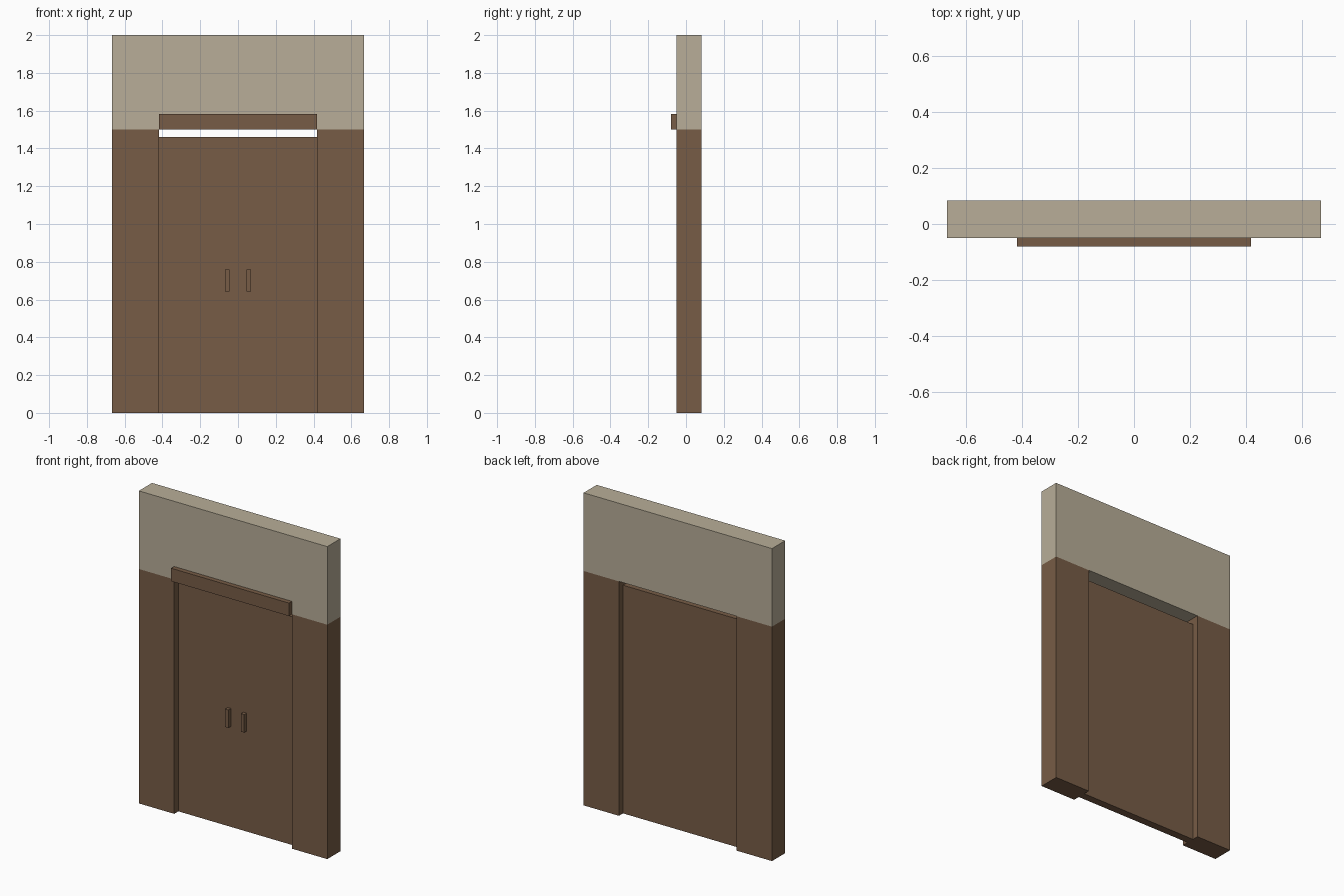
import bpy, bmesh
from mathutils import Vector

if "Cube" in bpy.data.objects:
    bpy.data.objects.remove(bpy.data.objects["Cube"])


def material(name, rgb):
    m = bpy.data.materials.new(name)
    m.diffuse_color = (*rgb, 1)
    m.use_nodes = True
    m.node_tree.nodes["Principled BSDF"].inputs["Base Color"].default_value = m.diffuse_color
    return m


wood = material("brown_wood", (0.184, 0.107, 0.061))
plaster = material("cream_plaster", (0.479, 0.423, 0.314))

W, OPEN, SPLIT, TOP = 0.667, 0.417, 1.5, 2.0   # half widths and heights
FRONT, BACK = -0.05, 0.083


def finish(name, bm, mats):
    bmesh.ops.recalc_face_normals(bm, faces=bm.faces)
    me = bpy.data.meshes.new(name)
    bm.to_mesh(me)
    bm.free()
    for m in mats:
        me.materials.append(m)
    ob = bpy.data.objects.new(name, me)
    bpy.context.collection.objects.link(ob)
    return ob


def box(name, x, y, z):
    bm = bmesh.new()
    bmesh.ops.create_cube(bm, size=1)
    for v in bm.verts:
        v.co = Vector([(a + b) / 2 + c * (b - a) for (a, b), c in zip((x, y, z), v.co)])
    return finish(name, bm, [wood])


# Wall: doorway outline extruded to depth, wooden below the split and plaster above
bm = bmesh.new()
pt = {}


def vert(x, z):
    if (x, z) not in pt:
        pt[x, z] = bm.verts.new((x, FRONT, z))
    return pt[x, z]


for s in (-1, 1):
    bm.faces.new([vert(s * x, z) for x, z in ((W, 0), (OPEN, 0), (OPEN, SPLIT), (W, SPLIT))])
bm.faces.new([vert(x, z) for x, z in ((-W, SPLIT), (-OPEN, SPLIT), (OPEN, SPLIT),
                                      (W, SPLIT), (W, TOP), (-W, TOP))])
bmesh.ops.recalc_face_normals(bm, faces=bm.faces)
ext = bmesh.ops.extrude_face_region(bm, geom=bm.faces[:], use_keep_orig=True)
for v in ext["geom"]:
    if isinstance(v, bmesh.types.BMVert):
        v.co.y = BACK
for f in bm.faces:
    f.material_index = int(f.calc_center_median().z > SPLIT - 0.01)
finish("wall", bm, [wood, plaster])

# Door leaf set back in the opening, with a gap above
box("door", (-OPEN, OPEN), (-0.008, 0.042), (0, 1.46))

# Rail board over the doorway
box("header_board", (-OPEN, OPEN), (-0.08, FRONT), (SPLIT, 1.583))

# Pair of handles
for side, s in (("left", -1), ("right", 1)):
    box("handle_" + side, (s * 0.056 - 0.0115, s * 0.056 + 0.0115), (-0.034, -0.008), (0.643, 0.758))
